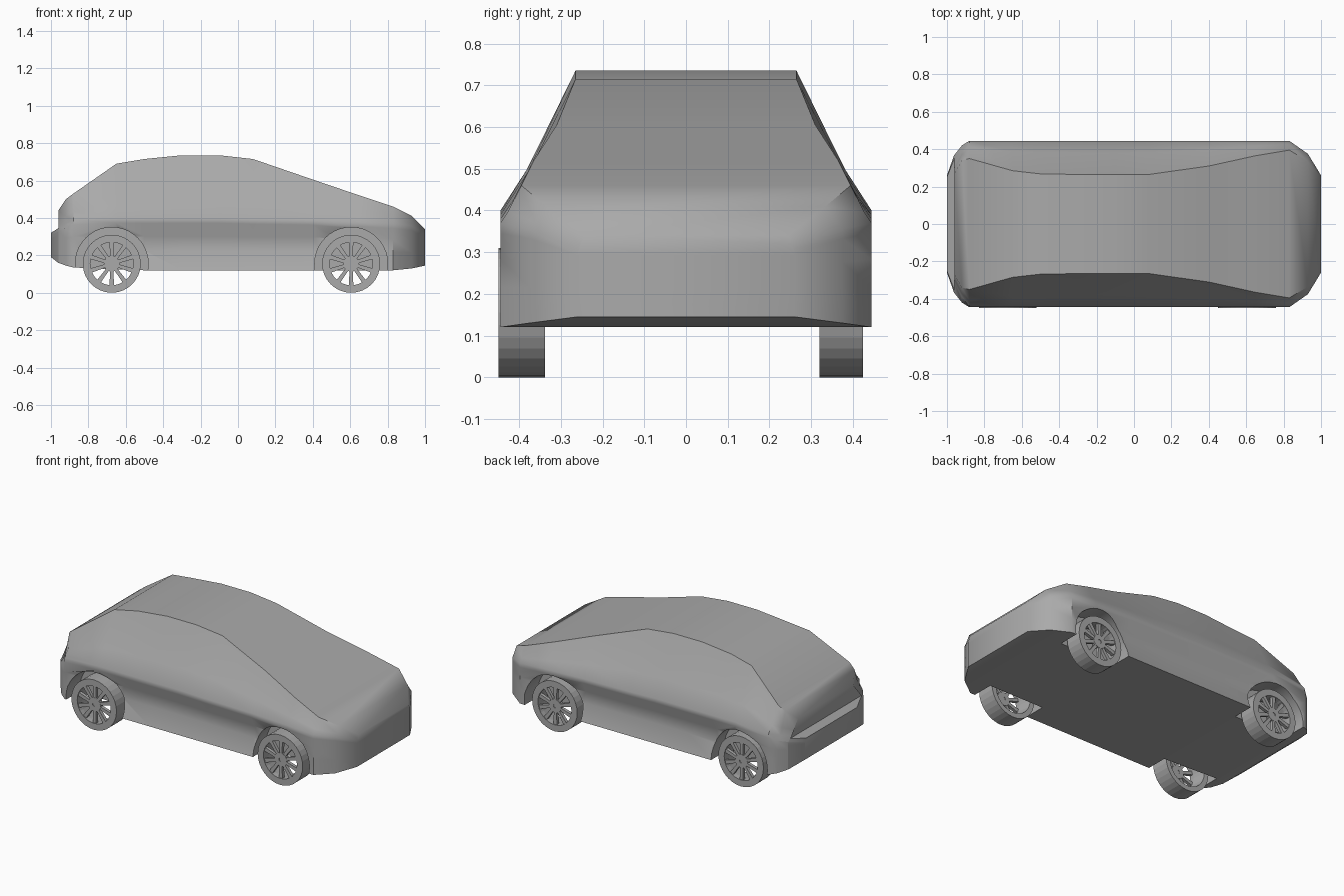
import bpy, bmesh, math
from mathutils import Matrix, Vector

cube = bpy.data.objects.get("Cube")
if cube:
    bpy.data.objects.remove(cube, do_unlink=True)

grey = bpy.data.materials.new("plain grey")
grey.use_nodes = True
grey.diffuse_color = (0.4, 0.4, 0.4, 1)
grey.node_tree.nodes["Principled BSDF"].inputs["Base Color"].default_value = (0.4, 0.4, 0.4, 1)


def make_object(name, bm):
    bmesh.ops.recalc_face_normals(bm, faces=bm.faces)
    mesh = bpy.data.meshes.new(name)
    bm.to_mesh(mesh)
    bm.free()
    mesh.materials.append(grey)
    obj = bpy.data.objects.new(name, mesh)
    bpy.context.collection.objects.link(obj)
    return obj


def activate(obj):
    bpy.ops.object.select_all(action='DESELECT')
    obj.select_set(True)
    bpy.context.view_layer.objects.active = obj


def bridge(bm, a, b):
    for i in range(len(a)):
        j = (i + 1) % len(a)
        bm.faces.new((a[i], a[j], b[j], b[i]))


# Body stations: x, sill half width, floor z, side hollow,
# shoulder half width, shoulder z, roof half width, roof z
STATIONS = [
    (-1.0, .26, .19, 0, .26, .30, .25, .32),
    (-.961, .37, .16, 0, .37, .325, .35, .345),
    (-.96, .37, .16, 0, .31, .35, .27, .44),
    (-.92, .42, .145, 0, .39, .37, .34, .50),
    (-.88, .445, .135, 0, .445, .39, .35, .53),
    (-.65, .445, .125, .03, .445, .40, .285, .69),
    (-.5, .445, .12, .035, .445, .40, .268, .715),
    (-.3, .445, .12, .035, .445, .40, .265, .735),
    (-.1, .445, .12, .035, .445, .40, .265, .735),
    (.08, .445, .12, .035, .445, .395, .265, .715),
    (.4, .445, .12, .035, .445, .39, .31, .605),
    (.65, .445, .12, .025, .445, .38, .365, .52),
    (.83, .445, .12, 0, .445, .37, .395, .46),
    (.93, .375, .13, 0, .375, .355, .335, .41),
    (1.0, .26, .145, 0, .26, .31, .245, .34),
]


def section(x, w, floor, hollow, ws, zs, yr, zr):
    belt = (ws + (yr - ws) * .36, zs + (zr - zs) * .3)
    span = zs - floor
    half = [(w, floor), (w - hollow, floor + span * .38),
            (w - hollow, floor + span * .65), (w, zs - span * .1),
            (ws, zs), belt, (yr, zr)]
    return [(x, y, z) for y, z in half] + [(x, -y, z) for y, z in reversed(half)]


bm = bmesh.new()
rings = [[bm.verts.new(p) for p in section(*s)] for s in STATIONS]
for a, b in zip(rings, rings[1:]):
    bridge(bm, a, b)
bm.faces.new(rings[0])
bm.faces.new(rings[-1])
body = make_object("car_body", bm)

# Wheel arches cut into the body
AXLES = (-.675, .605)
for ax in AXLES:
    for side in (-1, 1):
        bm = bmesh.new()
        bmesh.ops.create_cone(
            bm, cap_ends=True, segments=40, radius1=.195, radius2=.195, depth=.3,
            matrix=Matrix.Translation((ax, side * .46, .155)) @ Matrix.Rotation(math.pi / 2, 4, 'X'))
        cutter = make_object("arch_cutter", bm)
        cutter.hide_render = True
        activate(body)
        mod = body.modifiers.new("arch", 'BOOLEAN')
        mod.operation = 'DIFFERENCE'
        mod.solver = 'EXACT'
        mod.object = cutter
        bpy.ops.object.modifier_apply(modifier=mod.name)
        bpy.data.objects.remove(cutter, do_unlink=True)
activate(body)
bpy.ops.object.shade_smooth_by_angle(angle=math.radians(40))


def lathe(bm, profile, segments=32):
    # Closed (radius, depth) profile turned about the y axis
    turned = []
    for k in range(segments):
        a = 2 * math.pi * k / segments
        turned.append([bm.verts.new((r * math.sin(a), d, r * math.cos(a))) for r, d in profile])
    for k in range(segments):
        bridge(bm, turned[k], turned[(k + 1) % segments])


def make_wheel(name, ax, outer, inner):
    # Depth runs inward from the outer face
    bm = bmesh.new()
    depth = abs(inner - outer)
    lathe(bm, [(.155, 0), (.155, depth), (.125, depth), (.115, .03), (.115, 0)])
    # Hub
    lathe(bm, [(.012, .004), (.042, .004), (.042, .03), (.012, .03)])
    bmesh.ops.create_cone(
        bm, cap_ends=True, segments=16, radius1=.014, radius2=.014, depth=.02,
        matrix=Matrix.Translation((0, .018, 0)) @ Matrix.Rotation(math.pi / 2, 4, 'X'))
    # Spokes
    for k in range(10):
        turn = Matrix.Rotation(2 * math.pi * k / 10, 4, 'Y')
        ends = [[bm.verts.new(turn @ Vector((sx * w, d, r)))
                 for sx, d in ((-1, .005), (1, .005), (1, .025), (-1, .025))]
                for r, w in ((.036, .009), (.119, .012))]
        bridge(bm, *ends)
        for end in ends:
            bm.faces.new(end)
    wheel = make_object(name, bm)
    if outer > 0:
        wheel.rotation_euler.z = math.pi
    wheel.location = (ax, outer, .155)


for ax, end in zip(AXLES, ("rear", "front")):
    make_wheel(end + "_near_wheel", ax, -.45, -.338)
    make_wheel(end + "_far_wheel", ax, .425, .32)
